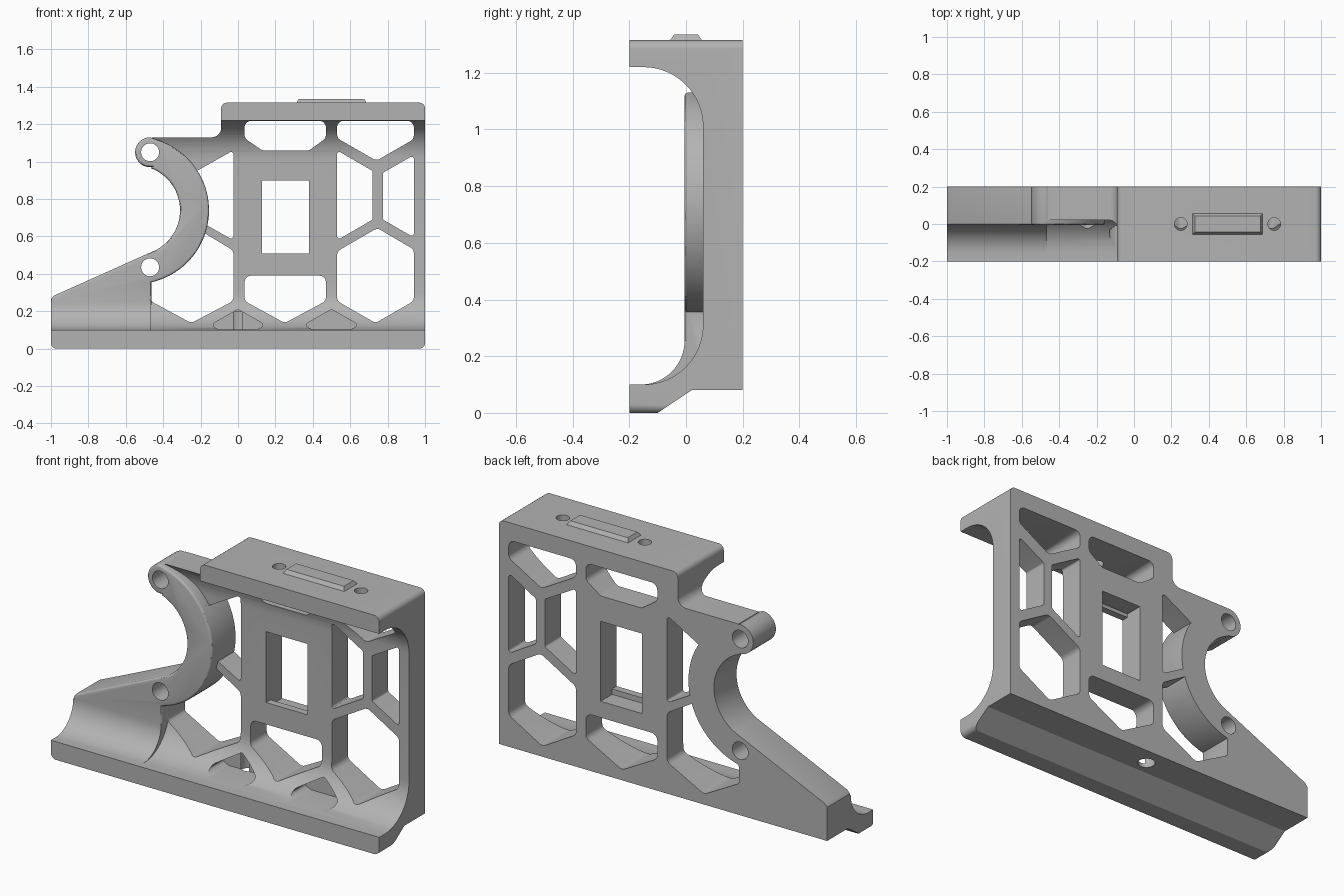
import bpy, bmesh
from math import cos, sin, pi, radians
from mathutils import Vector

if "Cube" in bpy.data.objects:
    bpy.data.objects.remove(bpy.data.objects["Cube"])

grey = bpy.data.materials.new("plain grey")
grey.use_nodes = True
grey.diffuse_color = (0.45, 0.45, 0.45, 1)
grey.node_tree.nodes["Principled BSDF"].inputs["Base Color"].default_value = (0.45, 0.45, 0.45, 1)


def arc(cx, cz, r, a, b, n=16):
    angles = [radians(a + (b - a) * i / n) for i in range(n + 1)]
    return [(cx + r * cos(t), cz + r * sin(t)) for t in angles]


def rounded(points, radius=0.03, n=6):
    """Fillet polygon corners; a third value in a point overrides the radius."""
    out = []
    for i, p in enumerate(points):
        r = p[2] if len(p) > 2 else radius
        c = Vector(p[:2])
        u = (Vector(points[i - 1][:2]) - c).normalized()
        v = (Vector(points[(i + 1) % len(points)][:2]) - c).normalized()
        if r == 0:
            out.append(tuple(c))
            continue
        half = u.angle(v) / 2
        mid = c + (u + v).normalized() * (r / sin(half))
        s = c + u * (r / (sin(half) / cos(half))) - mid
        e = c + v * (r / (sin(half) / cos(half))) - mid
        for k in range(n + 1):
            d = s.lerp(e, k / n).normalized() * r
            out.append(tuple(mid + d))
    return out


def prism(name, outline, lo, hi, axis="Y", bevel=0):
    """Extrude an outline along one axis between lo and hi."""
    place = {"X": lambda p, h: (h, p[0], p[1]),
             "Y": lambda p, h: (p[0], h, p[1]),
             "Z": lambda p, h: (p[0], p[1], h)}[axis]
    bm = bmesh.new()
    low = bm.faces.new([bm.verts.new(place(p, lo)) for p in outline])
    edges = list(low.edges)
    new = bmesh.ops.extrude_face_region(bm, geom=[low], use_keep_orig=True)["geom"]
    shift = Vector(place((0, 0), hi - lo))
    bmesh.ops.translate(bm, vec=shift, verts=[g for g in new if isinstance(g, bmesh.types.BMVert)])
    bmesh.ops.recalc_face_normals(bm, faces=bm.faces)
    if bevel:
        bmesh.ops.bevel(bm, geom=edges, offset=bevel, segments=3, profile=0.5, affect="EDGES")
    mesh = bpy.data.meshes.new(name)
    bm.to_mesh(mesh)
    bm.free()
    mesh.materials.append(grey)
    ob = bpy.data.objects.new(name, mesh)
    bpy.context.collection.objects.link(ob)
    return ob


def combine(target, other, operation):
    mod = target.modifiers.new("combine", "BOOLEAN")
    mod.object, mod.operation, mod.solver = other, operation, "EXACT"
    bpy.context.view_layer.objects.active = target
    bpy.ops.object.modifier_apply(modifier=mod.name)
    bpy.data.objects.remove(other)


# Channel section: base rail, upright web and top flange
section = [(-0.2, 0), (-0.1, 0), (0.02, 0.08), (0.2, 0.08), (0.2, 1.315), (-0.2, 1.315), (-0.2, 1.22)]
section += arc(-0.15, 1.01, 0.21, 90, 0) + arc(-0.15, 0.31, 0.21, 0, -90) + [(-0.2, 0.1)]
bracket = prism("bracket", section, -1.1, 1.1, "X")

# Front silhouette of the channel
silhouette = rounded([(-1, 0), (1, 0), (1, 1.315), (-0.09, 1.315), (-0.09, 1.13, 0.05),
                      (-0.46, 1.13, 0), (-0.46, 1.03, 0), (-0.39, 1.017, 0), (-0.23, 0.74, 0),
                      (-0.39, 0.463, 0), (-0.7, 0.3, 0), (-1, 0.2, 0)])
combine(bracket, prism("silhouette", silhouette, -0.4, 0.4), "INTERSECT")

# Lattice windows through the web
windows = [
    [(0.035, 1.218), (0.035, 1.125), (0.13, 1.06), (0.38, 1.06), (0.47, 1.125), (0.47, 1.218)],
    [(0.53, 1.218), (0.53, 1.125), (0.74, 1.005), (0.94, 1.12), (0.94, 1.218)],
    [(0.94, 1.035), (0.94, 0.595), (0.775, 0.69), (0.775, 0.94)],
    [(0.53, 1.06), (0.72, 0.95), (0.72, 0.69), (0.53, 0.58)],
    [(0.53, 0.52), (0.745, 0.645), (0.94, 0.53), (0.94, 0.255), (0.735, 0.137), (0.53, 0.255)],
    [(0.035, 0.39), (0.47, 0.39), (0.47, 0.255), (0.25, 0.137), (0.035, 0.255)],
    [(-0.025, 1.06), (-0.3, 0.905), (-0.3, 0.735), (-0.025, 0.58)],
    [(-0.025, 0.525), (-0.2, 0.63), (-0.468, 0.47), (-0.468, 0.255), (-0.25, 0.137), (-0.025, 0.255)],
]
for w in windows:
    r = 0.012 if len(w) == 4 else 0.035
    combine(bracket, prism("window", rounded(w, r), -0.4, 0.4), "DIFFERENCE")

# Central socket with a taller recess behind
for z0, z1, y0 in ((0.51, 0.9, -0.4), (0.48, 0.92, 0.1)):
    socket = [(0.128, z0), (0.38, z0), (0.38, z1), (0.128, z1)]
    combine(bracket, prism("socket", socket, y0, 0.4), "DIFFERENCE")

# Shallow pockets in the base fillet
for x in (0, 0.5):
    pocket = [(x - 0.1, 0.102), (x - 0.15, 0.125), (x, 0.21), (x + 0.15, 0.125), (x + 0.1, 0.102)]
    combine(bracket, prism("pocket", rounded(pocket, 0.015), -0.4, 0.062), "DIFFERENCE")

# Sloping toe, open ring and boss
ring = [(-1, 0.09), (-1, 0.265), (-0.985, 0.283)]
ring += arc(-0.55, 0.74, 0.24, -62, 70, 32) + arc(-0.47, 1.05, 0.08, -85, -270, 20)
ring += arc(-0.55, 0.74, 0.395, 75, -77, 40) + [(-0.467, 0.09)]
combine(bracket, prism("ring", ring, -0.005, 0.2, bevel=0.012), "UNION")

# Fillet between toe and base rail
fillet = [(-0.16, 0.09)] + arc(-0.16, 0.255, 0.155, -90, 0) + [(0.1, 0.255), (0.1, 0.09)]
combine(bracket, prism("toe_fillet", fillet, -1, -0.465, "X"), "UNION")

# Bolt holes: ring, top flange and underside
for z in (1.05, 0.435):
    combine(bracket, prism("bolt_hole", arc(-0.47, z, 0.048, 0, 345, 23), -0.4, 0.4), "DIFFERENCE")
for x, y, r, z0, z1 in ((0.25, 0, 0.034, 1.12, 1.4), (0.75, 0, 0.034, 1.12, 1.4), (0, 0.1, 0.045, 0, 0.2)):
    combine(bracket, prism("screw_hole", arc(x, y, r, 0, 345, 23), z0, z1, "Z"), "DIFFERENCE")

# Raised locating tab with sloping sides
tab = prism("top_tab", [(0.31, -0.06), (0.69, -0.06), (0.69, 0.06), (0.31, 0.06)], 1.31, 1.335, "Z")
for v in tab.data.vertices:
    if v.co.z > 1.32:
        v.co.x += 0.015 if v.co.x < 0.5 else -0.015
        v.co.y *= 0.7

bpy.ops.object.select_all(action="DESELECT")
bracket.select_set(True)
bpy.context.view_layer.objects.active = bracket
bpy.ops.object.shade_smooth_by_angle(angle=radians(30))
